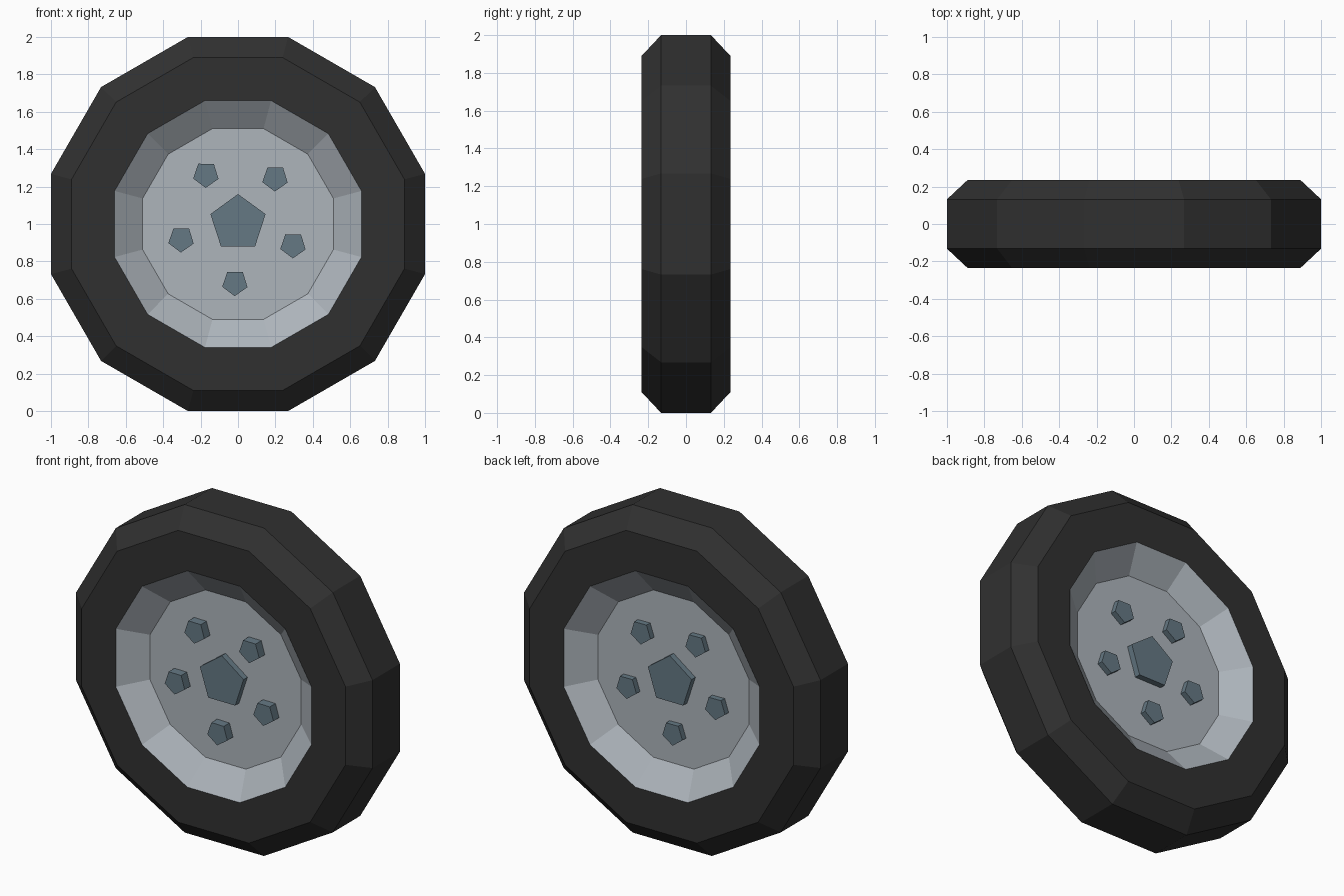
import bpy, bmesh, math

if "Cube" in bpy.data.objects:
    bpy.data.objects.remove(bpy.data.objects["Cube"])

SIDES = 12
TO_CORNER = 1 / math.cos(math.pi / SIDES)   # flat radius -> corner radius


def material(name, rgb):
    m = bpy.data.materials.new(name)
    m.diffuse_color = (*rgb, 1)
    m.use_nodes = True
    m.node_tree.nodes["Principled BSDF"].inputs["Base Color"].default_value = m.diffuse_color
    return m


def finish(name, bm, mat):
    bmesh.ops.recalc_face_normals(bm, faces=bm.faces)
    mesh = bpy.data.meshes.new(name)
    bm.to_mesh(mesh)
    bm.free()
    mesh.materials.append(mat)
    ob = bpy.data.objects.new(name, mesh)
    bpy.context.collection.objects.link(ob)
    return ob


def lathe(name, profile, mat, cap_ends=False, closed=False):
    """Turn a (flat radius, y) profile about the wheel axle."""
    bm = bmesh.new()
    rings = []
    for r, y in profile:
        ring = []
        for i in range(SIDES):
            a = (i + 0.5) * 2 * math.pi / SIDES
            ring.append(bm.verts.new((r * TO_CORNER * math.cos(a), y,
                                      1 + r * TO_CORNER * math.sin(a))))
        rings.append(ring)
    pairs = list(zip(rings, rings[1:]))
    if closed:
        pairs.append((rings[-1], rings[0]))
    for a, b in pairs:
        for i in range(SIDES):
            j = (i + 1) % SIDES
            bm.faces.new((a[i], a[j], b[j], b[i]))
    if cap_ends:
        bm.faces.new(rings[0])
        bm.faces.new(rings[-1])
    return finish(name, bm, mat)


def pentagon_peg(name, x, z, radius, angle, y0, y1, mat):
    bm = bmesh.new()
    ends = []
    for y in (y0, y1):
        ends.append([bm.verts.new((x + radius * math.cos(angle + k * math.tau / 5), y,
                                   z + radius * math.sin(angle + k * math.tau / 5)))
                     for k in range(5)])
    for ring in ends:
        bm.faces.new(ring)
    for k in range(5):
        j = (k + 1) % 5
        bm.faces.new((ends[0][k], ends[0][j], ends[1][j], ends[1][k]))
    return finish(name, bm, mat)


rubber = material("rubber", (0.03, 0.03, 0.03))
metal = material("rim_metal", (0.42, 0.46, 0.50))
steel = material("bolt_steel", (0.13, 0.19, 0.23))

# Tyre: chamfered tread and flat sidewalls, open where the rim sits
lathe("tyre", [(0.66, -0.235), (0.89, -0.235), (1.0, -0.132),
               (1.0, 0.132), (0.89, 0.235), (0.66, 0.235)], rubber)

# Rim: sloped dish and flat disc on each face
for side, s in (("front", -1), ("back", 1)):
    bm_rim = [(0.66, s * 0.235), (0.51, s * 0.12)]
    lathe("rim_dish_" + side, bm_rim, metal)
lathe("rim_disc", [(0.51, -0.12), (0.51, 0.12)], metal, cap_ends=True)

# Hub cap and five wheel bolts running through the disc
pentagon_peg("hub_cap", 0, 1.005, 0.155, math.pi / 2, -0.157, 0.157, steel)
for i in range(5):
    a = math.radians(51 + 72 * i)
    pentagon_peg("wheel_bolt_%d" % (i + 1), 0.315 * math.cos(a), 1 + 0.315 * math.sin(a),
                 0.071, math.radians(269), -0.175, 0.155, steel)
